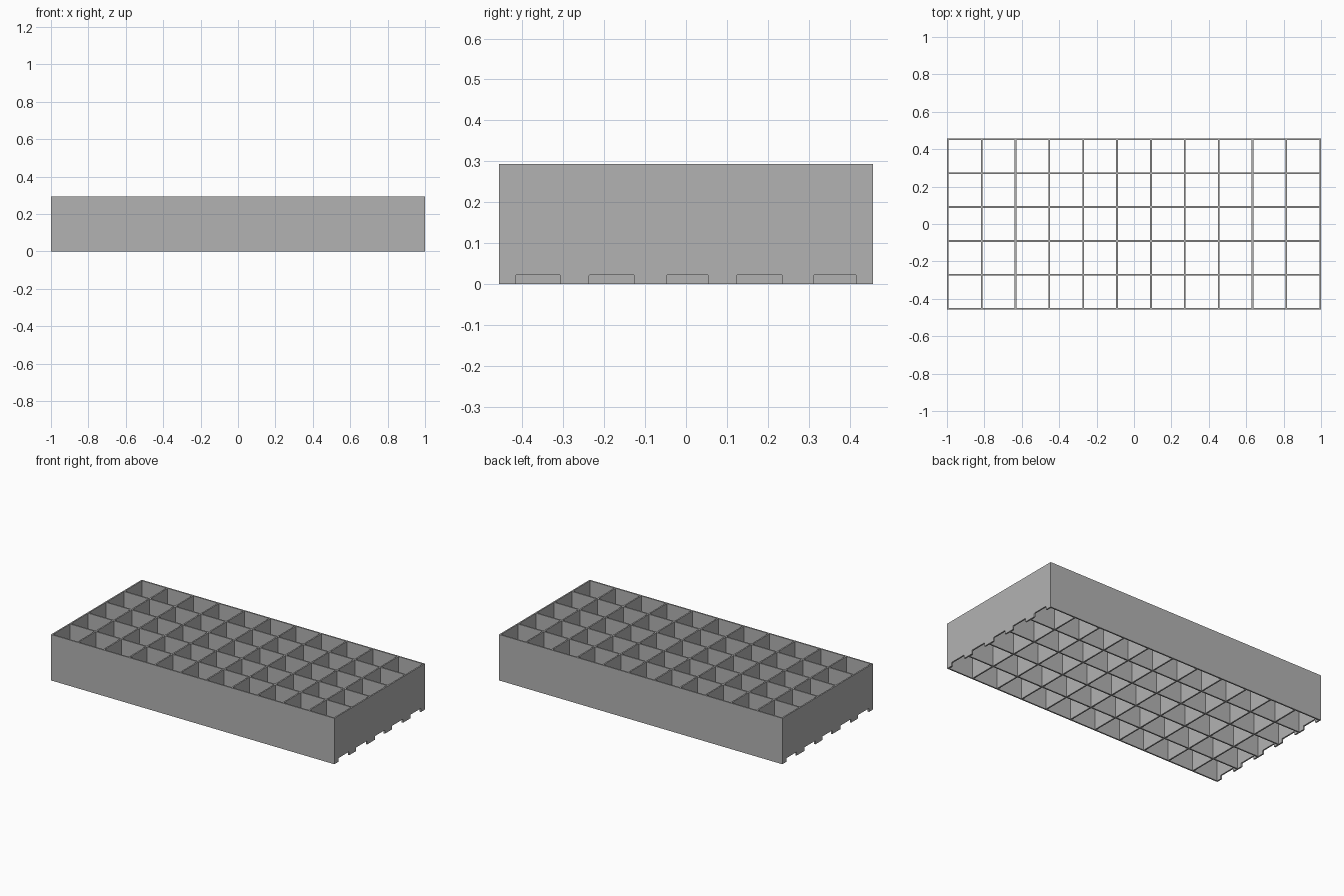
import bpy
import bmesh
from mathutils import Matrix

cube = bpy.data.objects.get("Cube")
if cube:
    bpy.data.objects.remove(cube, do_unlink=True)

COLUMNS, ROWS = 11, 5
WALL = 0.009
PITCH = (2 - WALL) / COLUMNS
HEIGHT = 0.293
NOTCH_HEIGHT = 0.023
NOTCHES = [(-0.417, -0.307), (-0.237, -0.127), (-0.047, 0.054),
           (0.124, 0.235), (0.312, 0.416)]

grey = bpy.data.materials.new("plain grey")
grey.use_nodes = True
colour = (0.45, 0.45, 0.45, 1)
grey.diffuse_color = colour
grey.node_tree.nodes["Principled BSDF"].inputs["Base Color"].default_value = colour


def add_object(name, bm):
    bmesh.ops.recalc_face_normals(bm, faces=bm.faces)
    mesh = bpy.data.meshes.new(name)
    bm.to_mesh(mesh)
    bm.free()
    obj = bpy.data.objects.new(name, mesh)
    bpy.context.collection.objects.link(obj)
    mesh.materials.append(grey)
    return obj


def wall_edges(cells):
    """Both sides of every wall along one axis, centred on zero."""
    start = -(cells * PITCH + WALL) / 2
    return [start + i * PITCH + side for i in range(cells + 1) for side in (0, WALL)]


# Divider grid: flat lattice of wall footprints, raised to full height
bm = bmesh.new()
xs, ys = wall_edges(COLUMNS), wall_edges(ROWS)
points = [[bm.verts.new((x, y, 0)) for y in ys] for x in xs]
for i in range(len(xs) - 1):
    for j in range(len(ys) - 1):
        if i % 2 == 0 or j % 2 == 0:
            bm.faces.new((points[i][j], points[i + 1][j],
                          points[i + 1][j + 1], points[i][j + 1]))
raised = bmesh.ops.extrude_face_region(bm, geom=bm.faces[:])["geom"]
bmesh.ops.translate(bm, vec=(0, 0, HEIGHT),
                    verts=[v for v in raised if isinstance(v, bmesh.types.BMVert)])
divider_grid = add_object("divider_grid", bm)

# Notch cutters: rounded blocks through the foot of both end walls
bm = bmesh.new()
for end in (-1, 1):
    for y0, y1 in NOTCHES:
        place = Matrix.Translation((end, (y0 + y1) / 2, 0))
        size = Matrix.Diagonal((0.08, y1 - y0, 2 * NOTCH_HEIGHT, 1))
        bmesh.ops.create_cube(bm, size=1, matrix=place @ size)
rounded = [e for e in bm.edges
           if all(v.co.z > 0 for v in e.verts)
           and abs(e.verts[0].co.y - e.verts[1].co.y) < 0.001]
bmesh.ops.bevel(bm, geom=rounded, offset=0.004, segments=3, profile=0.5,
                affect='EDGES')
cutter = add_object("notch_cutter", bm)
cutter.hide_render = True

# Cut the notches, then discard the cutter
cut = divider_grid.modifiers.new("notches", 'BOOLEAN')
cut.operation = 'DIFFERENCE'
cut.solver = 'EXACT'
cut.object = cutter
bpy.context.view_layer.objects.active = divider_grid
bpy.ops.object.modifier_apply(modifier=cut.name)
bpy.data.objects.remove(cutter, do_unlink=True)
